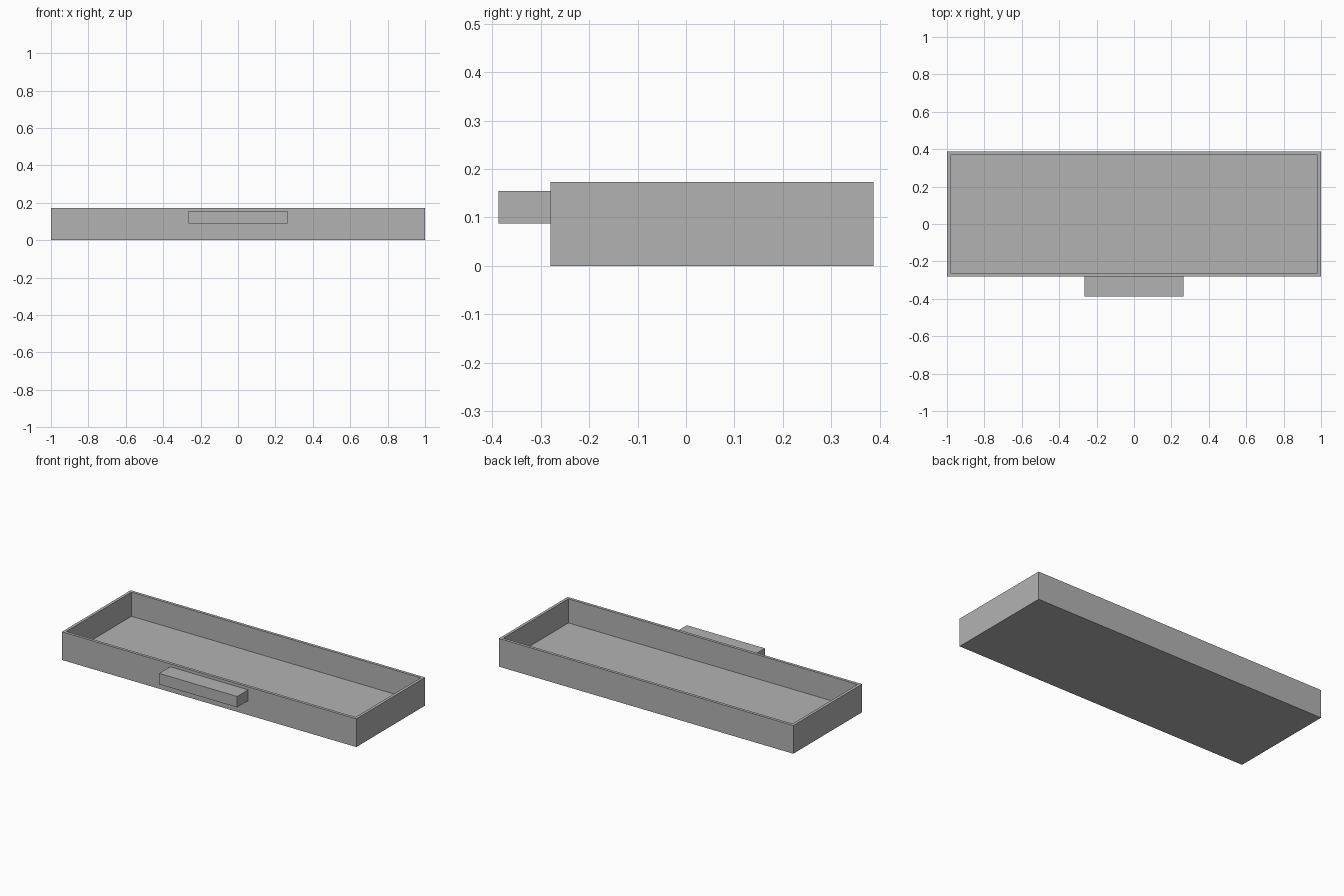
import bpy
import bmesh
from mathutils import Vector

cube = bpy.data.objects.get("Cube")
if cube:
    bpy.data.objects.remove(cube, do_unlink=True)

grey = bpy.data.materials.new("plain grey")
grey.use_nodes = True
colour = (0.45, 0.45, 0.45, 1)
grey.diffuse_color = colour
grey.node_tree.nodes["Principled BSDF"].inputs["Base Color"].default_value = colour


def add_box(bm, low, high):
    """Add a box between two corners and return its vertices."""
    low, high = Vector(low), Vector(high)
    verts = bmesh.ops.create_cube(bm, size=1)["verts"]
    for v in verts:
        v.co = (low + high) / 2 + v.co * (high - low)
    return verts


def finish(bm, name):
    bmesh.ops.recalc_face_normals(bm, faces=bm.faces)
    mesh = bpy.data.meshes.new(name)
    bm.to_mesh(mesh)
    bm.free()
    mesh.materials.append(grey)
    obj = bpy.data.objects.new(name, mesh)
    bpy.context.scene.collection.objects.link(obj)
    return obj


# Open tray: inset the top face for the rim, then extrude it down to the floor
FRONT, BACK, HEIGHT = -0.28, 0.387, 0.173
WALL, FLOOR = 0.025, 0.025
bm = bmesh.new()
add_box(bm, (-1, FRONT, 0), (1, BACK, HEIGHT))
top = max(bm.faces, key=lambda f: f.calc_center_median().z)
bmesh.ops.inset_region(bm, faces=[top], thickness=WALL)
extruded = bmesh.ops.extrude_discrete_faces(bm, faces=[top])["faces"]
for v in extruded[0].verts:
    v.co.z = FLOOR
finish(bm, "drawer_tray")

# Block handle on the front wall
bm = bmesh.new()
add_box(bm, (-0.265, -0.387, 0.088), (0.265, FRONT, 0.155))
finish(bm, "drawer_handle")
